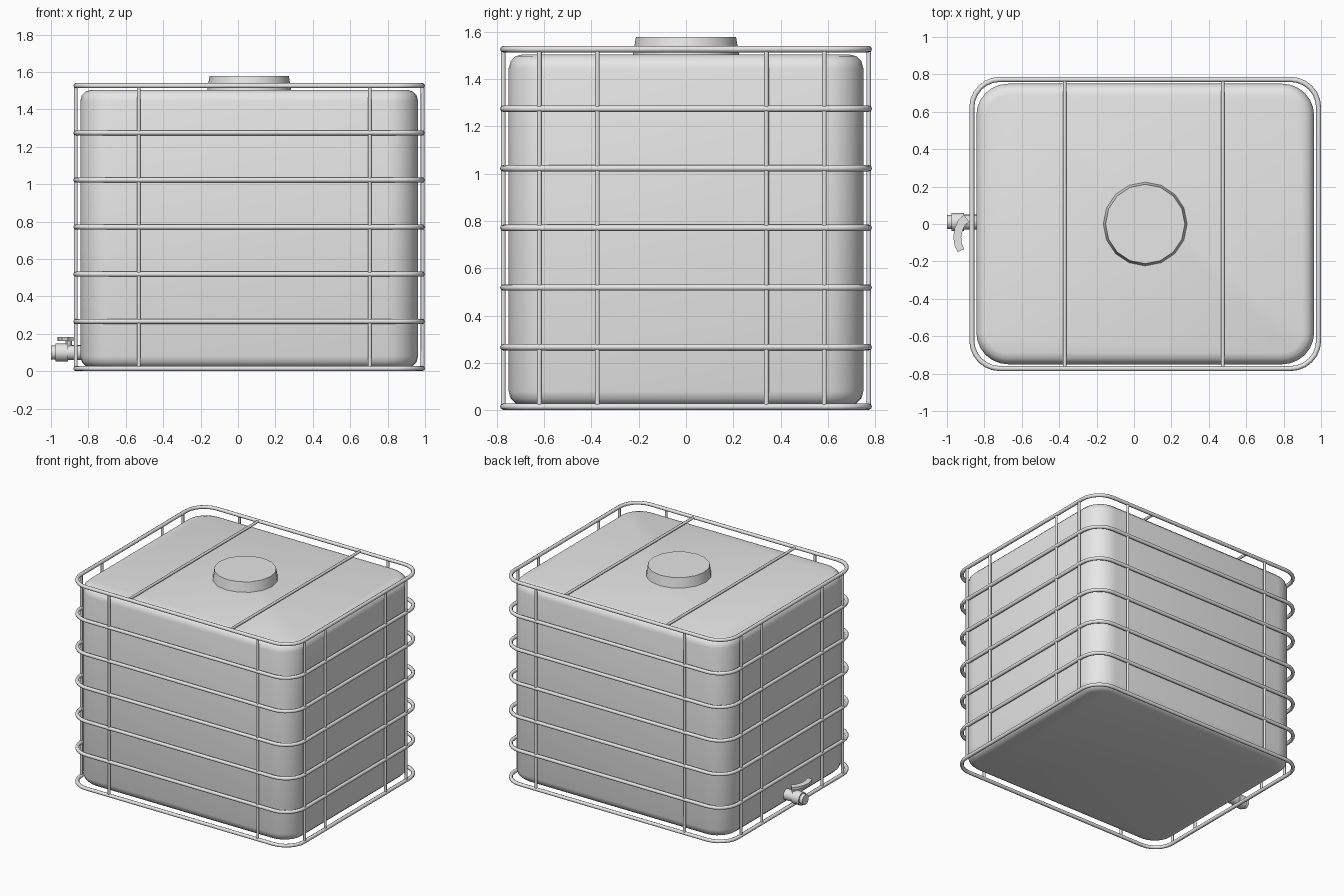
import bpy, bmesh
from math import sin, cos, pi, radians
from mathutils import Vector, Matrix

if "Cube" in bpy.data.objects:
    bpy.data.objects.remove(bpy.data.objects["Cube"], do_unlink=True)

CX = 0.06                      # centre of tank and cage
HX, HY = 0.927, 0.773          # cage half sizes on the tube centreline
LOW, HIGH, RINGS = 0.015, 1.527, 7

grey = bpy.data.materials.new("light_grey")
grey.use_nodes = True
grey.diffuse_color = (0.8, 0.8, 0.8, 1)
grey.node_tree.nodes["Principled BSDF"].inputs["Base Color"].default_value = (0.8, 0.8, 0.8, 1)


def finish(name, bm, angle=35):
    bmesh.ops.recalc_face_normals(bm, faces=bm.faces)
    mesh = bpy.data.meshes.new(name)
    bm.to_mesh(mesh)
    bm.free()
    mesh.materials.append(grey)
    ob = bpy.data.objects.new(name, mesh)
    bpy.context.collection.objects.link(ob)
    bpy.ops.object.select_all(action='DESELECT')
    ob.select_set(True)
    bpy.context.view_layer.objects.active = ob
    bpy.ops.object.shade_smooth_by_angle(angle=radians(angle))
    return ob


def tube(name, points, radius, cyclic=False):
    curve = bpy.data.curves.new(name, 'CURVE')
    curve.dimensions = '3D'
    curve.bevel_depth = radius
    curve.bevel_resolution = 2
    curve.use_fill_caps = True
    spline = curve.splines.new('POLY')
    spline.points.add(len(points) - 1)
    for p, co in zip(spline.points, points):
        p.co = (*co, 1)
    spline.use_cyclic_u = cyclic
    curve.materials.append(grey)
    ob = bpy.data.objects.new(name, curve)
    bpy.context.collection.objects.link(ob)
    bpy.ops.object.select_all(action='DESELECT')
    ob.select_set(True)
    bpy.context.view_layer.objects.active = ob
    bpy.ops.object.convert(target='MESH')


def rounded_rect(hx, hy, r, z, steps=6):
    pts = []
    for i, (sx, sy) in enumerate([(1, 1), (-1, 1), (-1, -1), (1, -1)]):
        for k in range(steps + 1):
            a = (i + k / steps) * pi / 2
            pts.append((CX + sx * (hx - r) + r * cos(a), sy * (hy - r) + r * sin(a), z))
    return pts


def stack(name, loops, angle=35):
    """Skin matching closed loops and cap both ends."""
    bm = bmesh.new()
    rows = [[bm.verts.new(p) for p in loop] for loop in loops]
    n = len(rows[0])
    for a, b in zip(rows, rows[1:]):
        for i in range(n):
            bm.faces.new((a[i], a[(i + 1) % n], b[(i + 1) % n], b[i]))
    bm.faces.new(rows[0])
    bm.faces.new(rows[-1])
    return finish(name, bm, angle)


def circle(r, z, n=16):
    return [(r * cos(2 * pi * i / n), r * sin(2 * pi * i / n), z) for i in range(n)]


# Tank: rounded box with softened top and bottom edges
soft = 0.06
levels = [(soft * (1 - sin(a)), soft * (1 - cos(a))) for a in (0, pi / 6, pi / 3, pi / 2)]
loops = [rounded_rect(0.903 - i, 0.75 - i, 0.17 - i, 0.02 + z) for i, z in levels]
loops += [rounded_rect(0.903 - i, 0.75 - i, 0.17 - i, 1.505 - z) for i, z in reversed(levels)]
stack("tank", loops)

# Filler lid: slightly tapered disc
lid = stack("filler_lid", [circle(0.225, 1.5), circle(0.212, 1.578)])
lid.location.x = CX

# Cage rings
for k in range(RINGS):
    z = LOW + (HIGH - LOW) * k / (RINGS - 1)
    tube(f"cage_ring_{k + 1}", rounded_rect(HX, HY, 0.15, z), 0.0135, True)

# Cage uprights on the front, back and both sides
for side, s in (("front", -1), ("back", 1)):
    for k, x in enumerate((-0.53, 0.705)):
        tube(f"{side}_upright_{k + 1}", [(x, s * HY, LOW), (x, s * HY, HIGH)], 0.01)
for side, s in (("left", 1), ("right", -1)):
    for k, y in enumerate((-0.62, -0.375, 0.34, 0.585)):
        x = CX + s * HX
        tube(f"{side}_upright_{k + 1}", [(x, y, LOW), (x, y, HIGH)], 0.01)

# Bars across the top
for k, x in enumerate((-0.37, 0.475)):
    tube(f"top_bar_{k + 1}", [(x, -HY, HIGH), (x, HY, HIGH)], 0.01)

# Tap: stepped barrel pointing to the right side
profile = [(0.04, 0.8), (0.04, 0.91), (0.048, 0.91), (0.048, 0.975), (0.038, 0.975), (0.038, 1.0)]
tap = stack("tap_barrel", [circle(r, z) for r, z in profile])
tap.rotation_euler.y = -pi / 2
tap.location = (0, 0.01, 0.1)

# Tap stem
stem = stack("tap_stem", [circle(0.018, 0.13, 10), circle(0.018, 0.165, 10)])
stem.location = (-0.905, 0.01, 0)

# Tap handle: curved flat lever
path = [(-0.895, 0.03), (-0.92, 0.01), (-0.938, -0.03), (-0.945, -0.07), (-0.94, -0.11), (-0.925, -0.142)]
path = [Vector(p) for p in path]
left, right = [], []
for i, p in enumerate(path):
    d = (path[min(i + 1, len(path) - 1)] - path[max(i - 1, 0)]).normalized()
    across = Vector((-d.y, d.x)) * (0.024 - 0.001 * i)
    left.append(p + across)
    right.append(p - across)
outline = left + right[::-1]
stack("tap_handle", [[(p.x, p.y, z) for p in outline] for z in (0.163, 0.183)])
